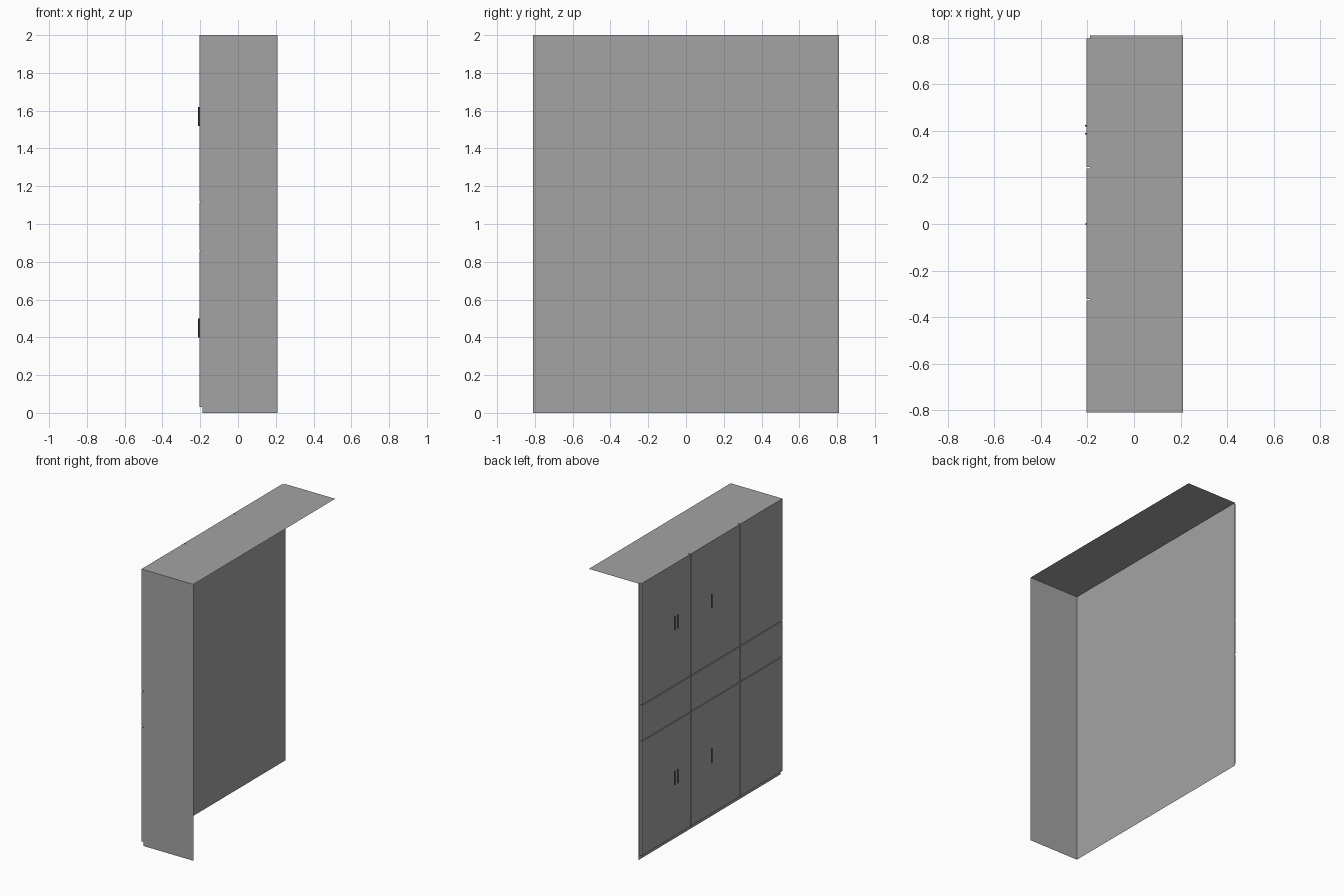
import bpy
import bmesh
from mathutils import Vector

default = bpy.data.objects.get("Cube")
if default:
    bpy.data.objects.remove(default, do_unlink=True)


def material(name, value):
    mat = bpy.data.materials.new(name)
    mat.use_nodes = True
    colour = (value, value, value, 1)
    mat.diffuse_color = colour
    mat.node_tree.nodes["Principled BSDF"].inputs["Base Color"].default_value = colour
    return mat


GREY = material("panel grey", 0.37)
DARK = material("handle dark", 0.03)


def box(name, low, high, mat, open_sides=()):
    """Box between two corners, leaving out faces that point along open_sides."""
    low, high = Vector(low), Vector(high)
    bm = bmesh.new()
    bmesh.ops.create_cube(bm, size=1)
    size, centre = high - low, (low + high) / 2
    for v in bm.verts:
        v.co = Vector(a * b for a, b in zip(v.co, size)) + centre
    bm.normal_update()
    gone = [f for f in bm.faces
            if any(f.normal.dot(Vector(d)) > 0.9 for d in open_sides)]
    bmesh.ops.delete(bm, geom=gone, context="FACES")
    mesh = bpy.data.meshes.new(name)
    bm.to_mesh(mesh)
    bm.free()
    mesh.materials.append(mat)
    obj = bpy.data.objects.new(name, mesh)
    bpy.context.collection.objects.link(obj)
    return obj


HALF = 0.811        # half of the cabinet length
BACK = -0.189       # plane behind the doors
FRONT = -0.205      # outer face of the doors
GAP = 0.006

# Thin shell, open towards the wall, the floor and the neighbouring end
box("carcass", (BACK, -HALF, 0), (0.21, HALF, 2), GREY,
    open_sides=[(1, 0, 0), (0, 1, 0), (0, 0, -1)])

# Three columns of lower doors, drawers and upper doors
columns = [(-HALF, -0.325), (-0.325, 0.241), (0.241, 0.797)]
rows = [("lower_door", 0.03, 0.857), ("drawer_front", 0.857, 1.117),
        ("upper_door", 1.117, 2)]
for number, (y0, y1) in enumerate(columns, 1):
    near = y0 if y0 == -HALF else y0 + GAP / 2
    far = y1 if y1 == 0.797 else y1 - GAP / 2
    for name, z0, z1 in rows:
        bottom = z0 if z0 == 0.03 else z0 + GAP / 2
        top = z1 if z1 == 2 else z1 - GAP / 2
        box(f"{name}_{number}", (FRONT, near, bottom), (BACK, far, top), GREY)

# Slim upright handles
for name, z0 in (("lower_handle", 0.4), ("upper_handle", 1.52)):
    for number, y in enumerate((0, 0.388, 0.422), 1):
        box(f"{name}_{number}", (-0.211, y - 0.003, z0),
            (FRONT, y + 0.003, z0 + 0.1), DARK)
